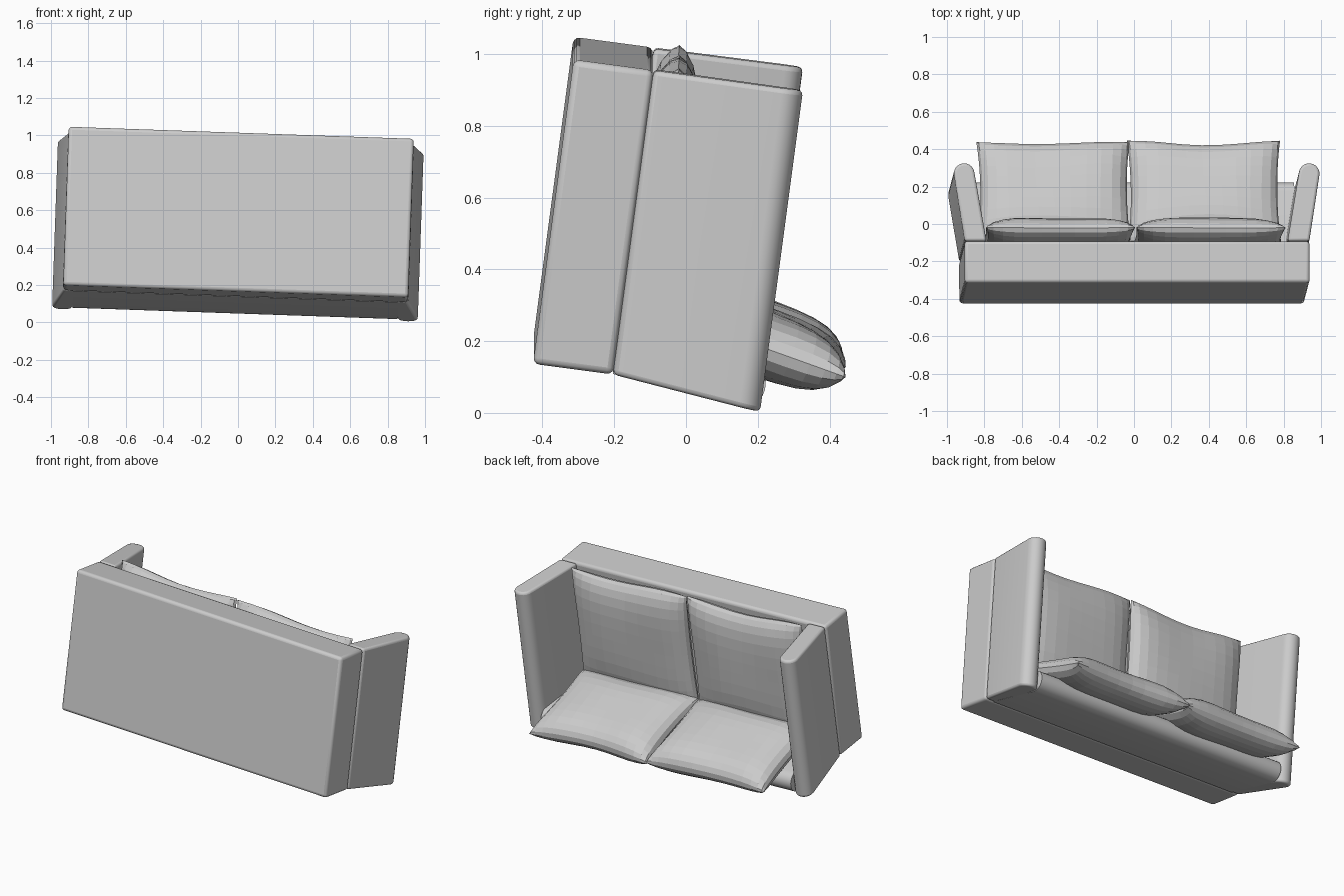
import bpy, bmesh, math
from mathutils import Matrix, Vector

if "Cube" in bpy.data.objects:
    bpy.data.objects.remove(bpy.data.objects["Cube"])

fabric = bpy.data.materials.new("grey_fabric")
fabric.use_nodes = True
GREY = (0.6, 0.6, 0.6, 1)
fabric.diffuse_color = GREY
fabric.node_tree.nodes["Principled BSDF"].inputs["Base Color"].default_value = GREY

# The sofa lies tipped on its back: local y is its up, local z is its front
TIP = (Matrix.Rotation(math.radians(2), 4, 'Y')
       @ Matrix.Rotation(math.radians(-7.6), 4, 'X')
       @ Matrix.Translation((-0.018, 0, 0)))

SEAT, TOP = -0.22, 0.205      # heights of base top and arm top
REAR, FRONT = 0.11, 0.966     # depth range of the base
LEAN = 0.115                  # backward slope of arms and back


def finish(name, bm, local=Matrix(), bevel=0.0, smooth=True):
    bmesh.ops.recalc_face_normals(bm, faces=bm.faces)
    mesh = bpy.data.meshes.new(name)
    bm.to_mesh(mesh)
    bm.free()
    mesh.materials.append(fabric)
    ob = bpy.data.objects.new(name, mesh)
    bpy.context.collection.objects.link(ob)
    ob.matrix_world = TIP @ local
    if bevel:
        mod = ob.modifiers.new("soft_edges", 'BEVEL')
        mod.width, mod.segments = bevel, 3
        mod.limit_method, mod.angle_limit = 'ANGLE', math.radians(40)
    if smooth:
        bpy.ops.object.select_all(action='DESELECT')
        ob.select_set(True)
        bpy.context.view_layer.objects.active = ob
        bpy.ops.object.shade_smooth_by_angle(angle=math.radians(35))
    return ob


def prism(name, ring_a, ring_b, bevel):
    """Solid between two matching outlines."""
    bm = bmesh.new()
    a = [bm.verts.new(p) for p in ring_a]
    b = [bm.verts.new(p) for p in ring_b]
    bm.faces.new(a)
    bm.faces.new(b)
    n = len(a)
    for i in range(n):
        bm.faces.new((a[i], a[(i + 1) % n], b[(i + 1) % n], b[i]))
    return finish(name, bm, bevel=bevel)


def round_top(p0, p1, q0, q1, steps=10):
    """Outline of a panel from side p to side q with a half-round top."""
    p0, p1, q0, q1 = map(Vector, (p0, p1, q0, q1))
    mid, half = (p1 + q1) / 2, (q1 - p1) / 2
    up = Vector((-half.y, half.x))
    if up.y < 0:
        up = -up
    arc = [mid - half * math.cos(math.pi * i / steps)
           + up * math.sin(math.pi * i / steps) for i in range(steps + 1)]
    return [p0] + arc + [q0]


# Base
w = 0.923
base = [(-w, -0.445), (w, -0.445), (w, SEAT), (-w, SEAT)]
prism("base", [(x, y, REAR) for x, y in base], [(x, y, FRONT) for x, y in base], 0.018)

# Flared arms with rounded tops
arm = round_top((0.805, SEAT), (0.868, 0.15), (0.922, SEAT), (0.978, 0.14))
for side, name in ((1, "left_arm"), (-1, "right_arm")):
    prism(name,
          [(side * p.x, p.y, REAR - LEAN * (p.y - SEAT)) for p in arm],
          [(side * p.x, p.y, FRONT) for p in arm], 0.014)

# Reclined back with a rolled top edge
panel = round_top((REAR + 0.13, SEAT), (0.19, 0.15), (REAR, SEAT), (0.068, 0.14))
prism("backrest", [(-0.87, p.y, p.x) for p in panel],
      [(0.87, p.y, p.x) for p in panel], 0)


def cushion(name, centre, hx, hz, thick, turn, waist, phase, n=14):
    """Stuffed pillow: domed faces, pulled-out corners, gently wavy sides."""
    bm = bmesh.new()
    bmesh.ops.create_grid(bm, x_segments=n, y_segments=n, size=1)
    under = bmesh.ops.duplicate(bm, geom=bm.verts[:] + bm.edges[:] + bm.faces[:])
    lower = {v for v in under["geom"] if isinstance(v, bmesh.types.BMVert)}
    for v in bm.verts:
        a, b = (math.sin(c * math.pi / 2) for c in (v.co.x, v.co.y))
        dome = max(0, (1 - a ** 4) * (1 - b ** 4)) ** 0.5
        wave = 0.012 * math.sin(3 * a + phase) * math.cos(2 * b + phase)
        height = thick * dome * (1 + wave * 6) * (-1 if v in lower else 1)
        v.co = (hx * a * (1 - waist * (1 - b * b)) + wave * (1 - a * a),
                height,
                hz * b * (1 - waist * 0.5 * (1 - a * a)) + wave)
    bmesh.ops.remove_doubles(bm, verts=bm.verts, dist=0.0005)
    local = Matrix.Translation(centre) @ Matrix.Rotation(turn, 4, 'X')
    finish(name, bm, local, smooth=False)


# Seat and back cushions
for x, side, phase in ((0.395, "left", 0.4), (-0.41, "right", 1.3)):
    cushion(side + "_seat_cushion", (x, -0.15, 0.6), 0.40, 0.375, 0.08,
            0.0, 0.03, phase)
    cushion(side + "_back_cushion", (x - 0.01, 0.14, 0.245), 0.41, 0.28, 0.095,
            math.radians(-102), 0.045, phase + 1)
